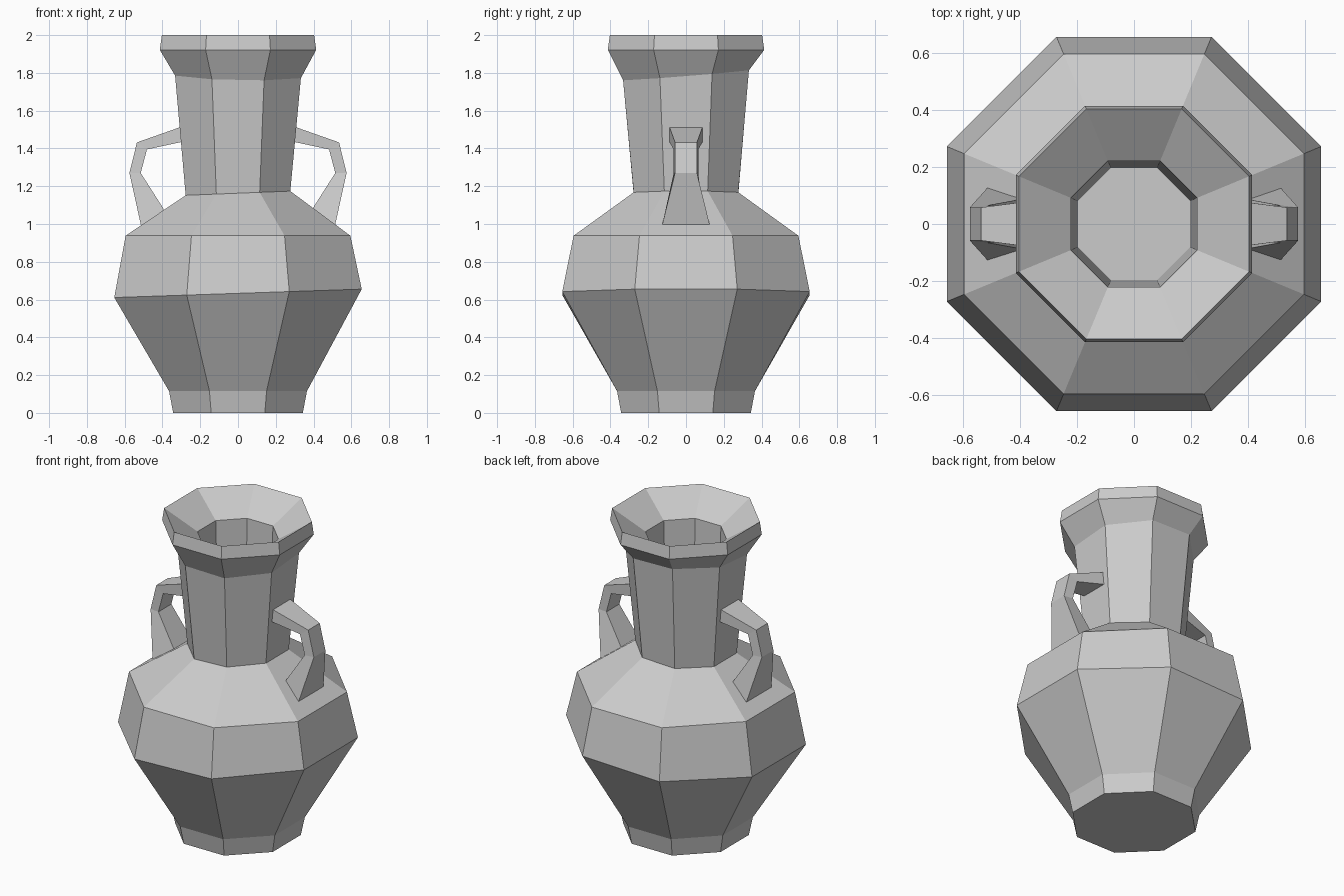
import bpy, bmesh, math

if "Cube" in bpy.data.objects:
    bpy.data.objects.remove(bpy.data.objects["Cube"])

SIDES = 8


def finish(bm, name):
    bmesh.ops.recalc_face_normals(bm, faces=bm.faces)
    mesh = bpy.data.meshes.new(name)
    bm.to_mesh(mesh)
    bm.free()
    obj = bpy.data.objects.new(name, mesh)
    bpy.context.collection.objects.link(obj)
    return obj


def loft(bm, rings):
    """Bridge successive vertex rings and cap both ends."""
    loops = [[bm.verts.new(p) for p in ring] for ring in rings]
    for a, b in zip(loops, loops[1:]):
        n = len(a)
        for i in range(n):
            j = (i + 1) % n
            bm.faces.new((a[i], a[j], b[j], b[i]))
    bm.faces.new(loops[0][::-1])
    bm.faces.new(loops[-1])


def octagon(apothem, z, slope_x=0, slope_y=0):
    r = apothem / math.cos(math.pi / SIDES)
    ring = []
    for i in range(SIDES):
        a = (i + 0.5) * 2 * math.pi / SIDES
        x, y = r * math.cos(a), r * math.sin(a)
        ring.append((x, y, z + slope_x * x + slope_y * y))
    return ring


# Vase body: outer wall, rim, funnel and inner well (apothem, z, tilt x, tilt y)
profile = [
    (0.343, 0.0), (0.365, 0.115),
    (0.655, 0.633, 0.034), (0.595, 0.938),
    (0.277, 1.163, 0.04), (0.333, 1.79, -0.02, 0.08),
    (0.414, 1.922), (0.403, 2.0),
    (0.221, 1.87), (0.196, 1.2),
]
bm = bmesh.new()
loft(bm, [octagon(*p) for p in profile])
finish(bm, "vase_body")

# Handle sections: outer (x, z, half width), inner (x, z, half width)
sections = [
    ((0.285, 1.52, 0.09), (0.285, 1.437, 0.09)),
    ((0.535, 1.432, 0.058), (0.482, 1.395, 0.065)),
    ((0.575, 1.27, 0.058), (0.515, 1.27, 0.065)),
    ((0.513, 0.99, 0.127), (0.378, 1.055, 0.09)),
]
for side, name in ((1, "right_handle"), (-1, "left_handle")):
    bm = bmesh.new()
    loft(bm, [[(side * ox, -ow, oz), (side * ox, ow, oz),
               (side * ix, iw, iz), (side * ix, -iw, iz)]
              for (ox, oz, ow), (ix, iz, iw) in sections])
    finish(bm, name)
